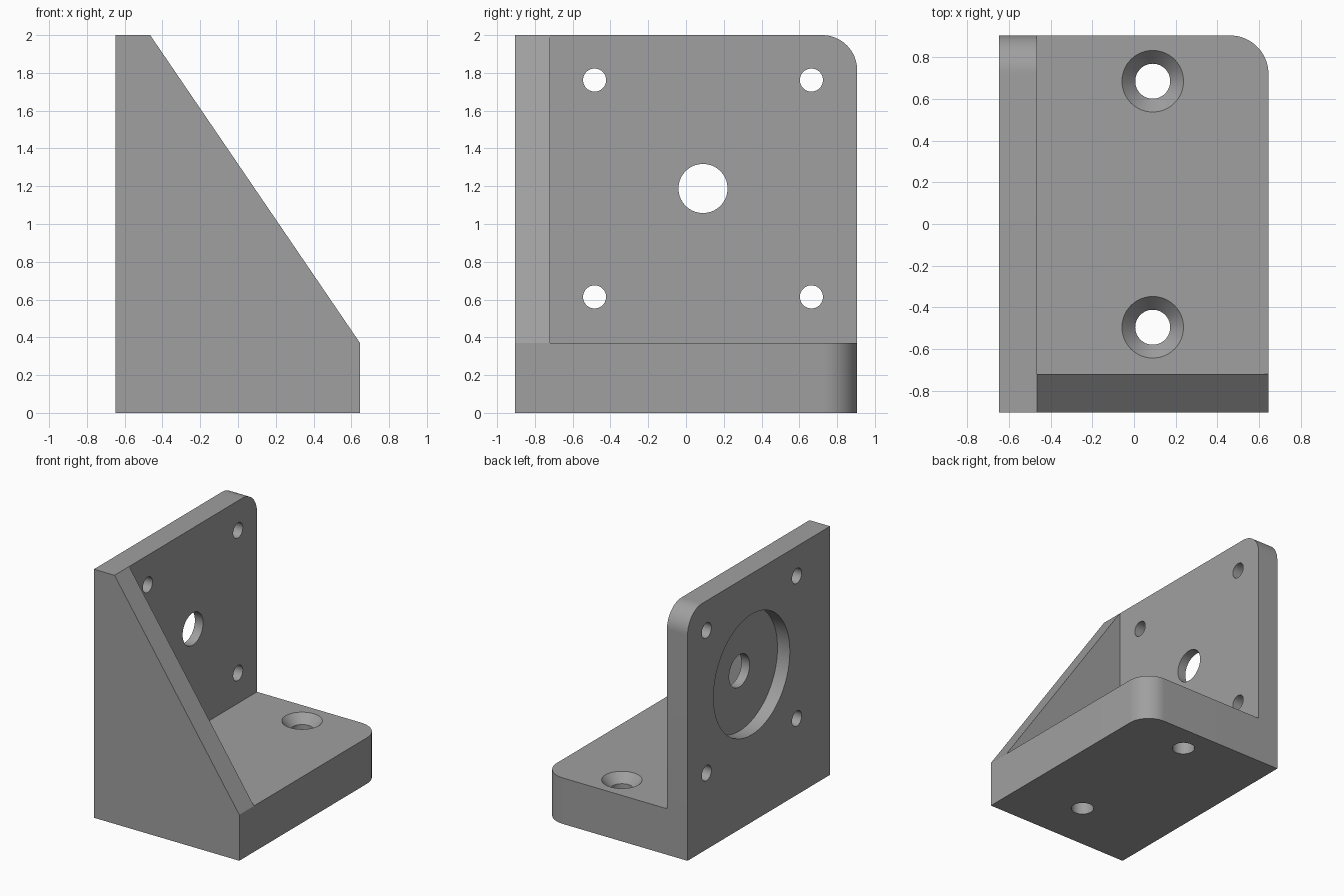
import bpy, bmesh, math
from mathutils import Matrix, Vector

if "Cube" in bpy.data.objects:
    bpy.data.objects.remove(bpy.data.objects["Cube"])

X0, X1, Y0, Y1 = -0.648, 0.646, -0.906, 0.906
BASE_TOP, WALL_X, RIB_Y, FILLET = 0.37, -0.465, -0.72, 0.185

grey = bpy.data.materials.new("plain grey")
grey.diffuse_color = (0.35, 0.35, 0.35, 1)
grey.use_nodes = True
grey.node_tree.nodes["Principled BSDF"].inputs["Base Color"].default_value = grey.diffuse_color


def make_object(name, bm):
    bmesh.ops.recalc_face_normals(bm, faces=bm.faces)
    mesh = bpy.data.meshes.new(name)
    bm.to_mesh(mesh)
    bm.free()
    mesh.materials.append(grey)
    obj = bpy.data.objects.new(name, mesh)
    bpy.context.collection.objects.link(obj)
    return obj


def extrude(name, points, direction):
    """Solid from a planar outline pushed along a direction."""
    bm = bmesh.new()
    face = bm.faces.new([bm.verts.new(p) for p in points])
    new = bmesh.ops.extrude_face_region(bm, geom=[face])["geom"]
    verts = [v for v in new if isinstance(v, bmesh.types.BMVert)]
    bmesh.ops.translate(bm, verts=verts, vec=Vector(direction))
    return make_object(name, bm)


def rounded_corner_plate(u0, u1, v0, v1, r, steps=16):
    """Rectangle outline with its upper right corner rounded."""
    arc = [(u1 - r + r * math.cos(a), v1 - r + r * math.sin(a))
           for a in (math.pi / 2 * i / steps for i in range(steps + 1))]
    return [(u0, v0), (u1, v0)] + arc + [(u0, v1)]


def cutter(name, center, r1, r2, depth, axis):
    """Hidden round cutter, r1 at the low end and r2 at the high end."""
    bm = bmesh.new()
    turn = Matrix.Rotation(math.pi / 2, 4, 'Y') if axis == 'X' else Matrix()
    bmesh.ops.create_cone(bm, cap_ends=True, segments=64, radius1=r1, radius2=r2,
                          depth=depth, matrix=Matrix.Translation(center) @ turn)
    obj = make_object(name, bm)
    obj.hide_render = True
    obj.hide_set(True)
    return obj


def boolean(target, other, operation):
    mod = target.modifiers.new(operation.lower(), 'BOOLEAN')
    mod.operation, mod.solver, mod.object = operation, 'EXACT', other
    bpy.context.view_layer.objects.active = target
    bpy.ops.object.modifier_apply(modifier=mod.name)
    bpy.data.objects.remove(other)


# Base plate with a rounded rear corner
bracket = extrude("angle_bracket",
                  [(x, y, 0) for x, y in rounded_corner_plate(X0, X1, Y0, Y1, FILLET)],
                  (0, 0, BASE_TOP))

# Upright wall with a rounded top corner
wall = extrude("upright_wall",
               [(X0, y, z) for y, z in rounded_corner_plate(Y0, Y1, 0, 2, FILLET)],
               (WALL_X - X0, 0, 0))
boolean(bracket, wall, 'UNION')

# Sloping side web
web = extrude("side_web",
              [(x, Y0, z) for x, z in ((X0, 0), (X1, 0), (X1, BASE_TOP), (WALL_X, 2), (X0, 2))],
              (0, RIB_Y - Y0, 0))
boolean(bracket, web, 'UNION')

# Round recess in the outer wall face and the shaft hole through it
recess = 0.11
boolean(bracket, cutter("recess", (X0 + recess - 0.2, 0.09, 1.188), 0.485, 0.485, 0.4, 'X'), 'DIFFERENCE')
boolean(bracket, cutter("shaft_hole", (-0.55, 0.09, 1.188), 0.13, 0.13, 0.6, 'X'), 'DIFFERENCE')

# Four wall screw holes
for y in (-0.484, 0.664):
    for z in (0.614, 1.762):
        boolean(bracket, cutter("wall_hole", (-0.55, y, z), 0.061, 0.061, 0.6, 'X'), 'DIFFERENCE')

# Two countersunk base holes
sink, rim, bore = 0.07, 0.148, 0.084
for y in (-0.496, 0.686):
    boolean(bracket, cutter("base_hole", (0.09, y, 0.2), bore, bore, 1, 'Z'), 'DIFFERENCE')
    slope = (rim - bore) / sink
    boolean(bracket, cutter("countersink", (0.09, y, BASE_TOP), bore, rim + slope * sink,
                            2 * sink, 'Z'), 'DIFFERENCE')

# Smooth curved walls, keep edges crisp
bpy.ops.object.select_all(action='DESELECT')
bracket.select_set(True)
bpy.context.view_layer.objects.active = bracket
bpy.ops.object.shade_smooth_by_angle(angle=math.radians(30))
